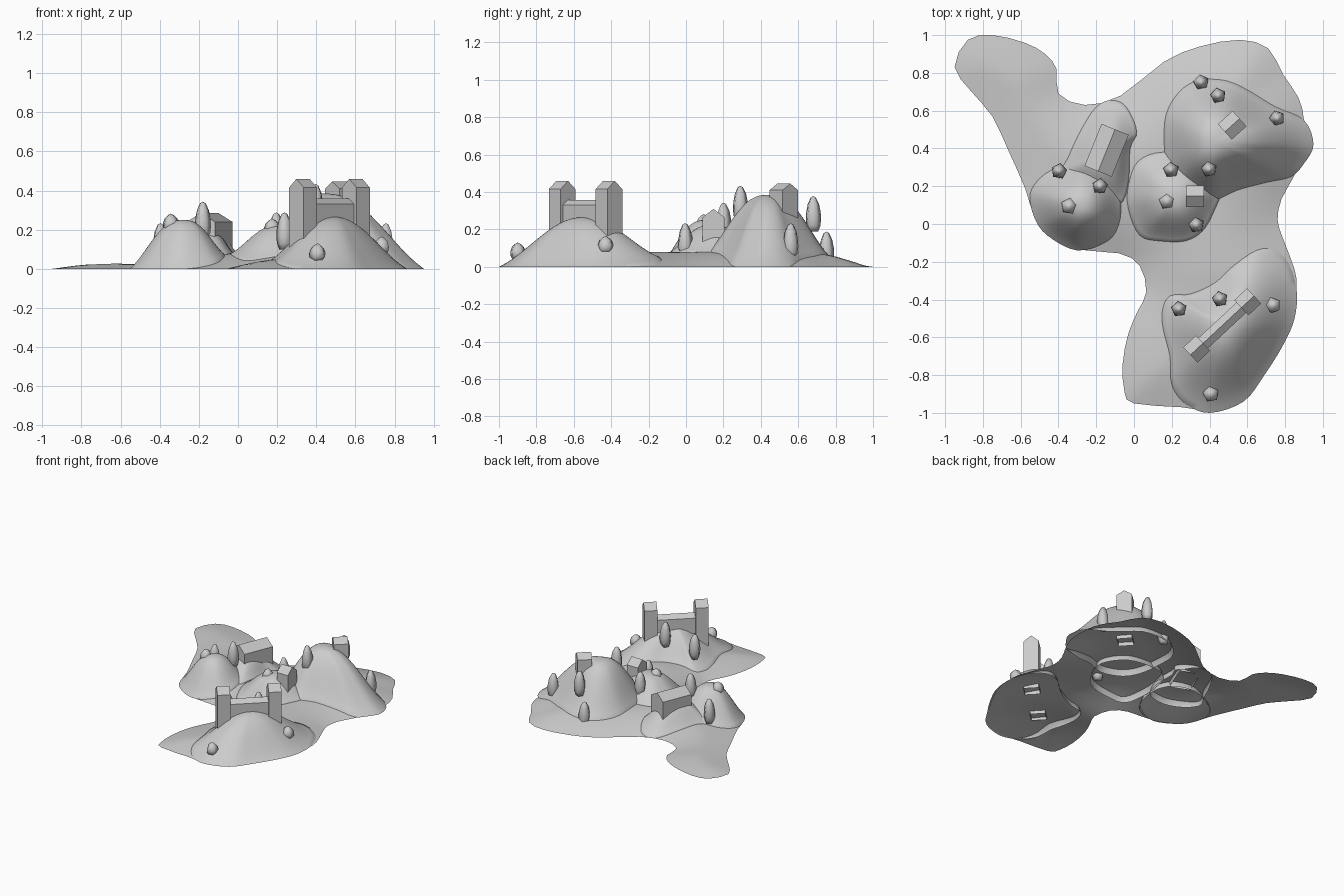
import bpy, bmesh, math
from mathutils import Vector, Matrix
from mathutils.geometry import delaunay_2d_cdt, intersect_point_line

if "Cube" in bpy.data.objects:
    bpy.data.objects.remove(bpy.data.objects["Cube"])


def make(name, verts, faces, smooth=False):
    me = bpy.data.meshes.new(name)
    me.from_pydata(verts, [], faces)
    for p in me.polygons:
        p.use_smooth = smooth
    ob = bpy.data.objects.new(name, me)
    bpy.context.collection.objects.link(ob)
    return ob


def spline(pts, n):
    """Closed Catmull-Rom curve through the points, counter-clockwise."""
    P = [Vector(p) for p in pts]
    out = []
    for i in range(len(P)):
        a, b, c, d = (P[(i + k) % len(P)] for k in (-1, 0, 1, 2))
        for s in range(n):
            t = s / n
            out.append(0.5 * (2 * b + (c - a) * t + (2 * a - 5 * b + 4 * c - d) * t * t
                              + (3 * b - a - 3 * c + d) * t ** 3))
    area = sum(a.x * b.y - a.y * b.x for a, b in zip(out, out[1:] + out[:1]))
    return out if area > 0 else out[::-1]


def inside(p, poly):
    hit = False
    for a, b in zip(poly, poly[1:] + poly[:1]):
        if (a.y > p.y) != (b.y > p.y) and p.x < a.x + (p.y - a.y) / (b.y - a.y) * (b.x - a.x):
            hit = not hit
    return hit


# Ground outline and its gentle rise towards the middle
outline = spline([(-.88, .975), (-.75, 1.0), (-.58, .96), (-.47, .9), (-.41, .82), (-.4, .69),
                  (-.26, .63), (-.07, .68), (.16, .86), (.35, .94), (.56, .975), (.71, .93),
                  (.79, .79), (.87, .67), (.9, .55), (.9, .38), (.84, .24), (.78, .13), (.76, .02),
                  (.79, -.08), (.85, -.24), (.86, -.34), (.84, -.52), (.69, -.79), (.57, -.94),
                  (.4, -.985), (.25, -.97), (.0, -.95), (-.05, -.89), (-.06, -.74), (-.03, -.58),
                  (.02, -.46), (.065, -.36), (.03, -.22), (-.08, -.155), (-.3, -.135),
                  (-.46, -.06), (-.53, .04), (-.575, .185), (-.67, .4), (-.75, .57), (-.86, .7),
                  (-.95, .83)], 2)


def rim_distance(p):
    best = 9
    for a, b in zip(outline, outline[1:] + outline[:1]):
        q, t = intersect_point_line(p, a, b)
        best = min(best, (p - (a + (b - a) * max(0, min(1, t)))).length)
    return best


def ground_z(p):
    k = .035 + .045 * max(0, min(1, (p.x + .5) / .4))
    k *= 1 - .3 * max(0, min(1, (-.25 - p.y) / .25))
    return k * math.sin(math.pi / 2 * min(1, rim_distance(p) / .36))


# Hills: open shells, a skirt below ground, then rings rising to the peak
def hill(name, centre, height, power, pts, rings=14):
    c = Vector(centre)
    edge = spline(pts, 4)
    n = len(edge)
    mean = sum((e - c).length for e in edge) / n
    base = [max(0, ground_z(e)) if inside(e, outline) else 0 for e in edge]
    verts, faces = [], []
    for e, b in zip(edge, base):
        q = c + (e - c) * (1 + .05 * min(1, b / .05))
        verts.append((q.x, q.y, max(0, b - .045)))
    for k in range(rings):
        t = 1 - k / rings
        u = t ** power
        f = 0.5 * (0.5 + 0.5 * math.cos(math.pi * u) + math.sin(math.pi / 2 * (1 - u)))
        for e, b in zip(edge, base):
            d = e - c
            # rings become rounder towards the peak
            r = d.length * t + (mean - d.length) * 0.25 * t * (1 - t)
            q = c + d.normalized() * r
            verts.append((q.x, q.y, b + (height - b) * f))
    for k in range(rings):
        for i in range(n):
            j = (i + 1) % n
            faces.append((k * n + i, k * n + j, k * n + n + j, k * n + n + i))
    verts.append((c.x, c.y, height))
    o = rings * n
    faces += [(o + i, o + (i + 1) % n, len(verts) - 1) for i in range(n)]
    ob = make(name, verts, faces, True)
    bm = bmesh.new()
    bm.from_mesh(ob.data)
    bmesh.ops.remove_doubles(bm, verts=bm.verts, dist=1e-5)
    bm.to_mesh(ob.data)
    bm.free()


hill("north_east_hill", (.43, .44), .385, 1.25,
     [(.16, .42), (.17, .58), (.24, .7), (.34, .76), (.48, .76), (.6, .71), (.75, .62), (.9, .55),
      (.95, .42), (.9, .32), (.83, .25), (.7, .22), (.55, .18), (.4, .12), (.25, .17), (.18, .28)])
hill("centre_hill", (.22, .14), .225, 1.25,
     [(-.03, .08), (.03, -.06), (.14, -.09), (.27, -.09), (.36, -.04), (.42, .06), (.46, .2),
      (.35, .35), (.15, .38), (.02, .33), (-.03, .2)])
hill("west_hill", (-.28, .1), .25, 1.25,
     [(-.1, .23), (-.07, .12), (-.08, .0), (-.14, -.09), (-.3, -.14), (-.46, -.06), (-.53, .04),
      (-.55, .16), (-.49, .25), (-.4, .3), (-.27, .34), (-.16, .3)])
hill("barn_hill", (-.15, .37), .195, 1.2,
     [(-.35, .35), (-.28, .5), (-.2, .62), (-.12, .655), (-.04, .62), (.015, .49), (-.02, .4),
      (-.03, .22), (-.08, .1), (-.25, .1), (-.4, .23)])
hill("south_hill", (.49, -.55), .265, 1.08,
     [(.19, -.38), (.15, -.46), (.155, -.56), (.19, -.7), (.2, -.85), (.27, -.95), (.4, -1.0),
      (.58, -.94), (.69, -.8), (.79, -.64), (.85, -.5), (.86, -.34), (.8, -.18), (.68, -.13),
      (.54, -.21), (.43, -.31), (.3, -.37)])

# Ground sheet running on under the hills
pts = list(outline)
STEP = .05
for i in range(-20, 21):
    for j in range(-20, 21):
        p = Vector((i * STEP + (j % 2) * STEP / 2, j * STEP))
        if inside(p, outline) and rim_distance(p) > .03:
            pts.append(p)
res = delaunay_2d_cdt(pts, [], [list(range(len(outline)))], 1, 1e-5)
ground = make("ground", [(p.x, p.y, ground_z(p)) for p in res[0]], res[2], True)
if ground.data.polygons[0].normal.z < 0:
    ground.data.flip_normals()


# Gabled blocks: pentagon section extruded along the ridge
def gabled(name, x, y, angle, length, width, z0, eave, ridge, floor=False):
    w, l = width / 2, length / 2
    sec = [(-w, z0), (w, z0), (w, eave), (0, ridge), (-w, eave)]
    m = Matrix.Translation((x, y, 0)) @ Matrix.Rotation(math.radians(angle), 4, 'Z')
    verts = [m @ Vector((s * l, a, z)) for s in (-1, 1) for a, z in sec]
    faces = [(4, 3, 2, 1, 0), (5, 6, 7, 8, 9)]
    faces += [(i, (i + 1) % 5, (i + 1) % 5 + 5, i + 5) for i in range(0 if floor else 1, 5)]
    make(name, verts, faces)


gabled("castle_tower_left", .332, -.662, 43, .092, .11, .03, .415, .46)
gabled("castle_tower_right", .602, -.412, 43, .092, .11, .03, .415, .46)
gabled("castle_wall", .467, -.537, 43, .3, .075, .21, .33, .358, True)
gabled("barn", -.145, .39, 68, .24, .155, .04, .24, .285)
gabled("cottage", .322, .147, 0, .095, .116, .1, .265, .31)
gabled("hilltop_house", .52, .523, 42, .105, .11, .05, .41, .445)


# Trees: five-sided turned shapes
def tree(name, x, y, z, prof):
    verts, faces = [], []
    for r, h in prof:
        for i in range(5):
            a = math.radians(18 + 72 * i + 25 * x)
            verts.append((x + r * math.cos(a), y + r * math.sin(a), z + h))
    for k in range(len(prof) - 1):
        for i in range(5):
            j = (i + 1) % 5
            faces.append((k * 5 + i, k * 5 + j, k * 5 + 5 + j, k * 5 + 5 + i))
    faces.append((4, 3, 2, 1, 0))
    verts.append((x, y, z + prof[-1][1] + .008))
    o = 5 * (len(prof) - 1)
    faces += [(o + i, o + (i + 1) % 5, len(verts) - 1) for i in range(5)]
    make(name, verts, faces, True)


TALL = [(.028, 0), (.04, .03), (.043, .065), (.041, .1), (.032, .145), (.015, .18)]
BUSH = [(.028, 0), (.042, .02), (.044, .042), (.034, .068), (.016, .084)]
tall = [(.355, .75, .0), (.445, .68, .19), (.757, .56, .045), (.397, .29, .245), (.196, .286, .1),
        (.33, -.005, .045), (-.397, .28, .045), (-.18, .2, .155), (.238, -.45, .1),
        (.455, -.397, .16)]
bush = [(.175, .12, .165), (-.344, .095, .19), (.735, -.43, .073), (.407, -.9, .038)]
for i, (x, y, z) in enumerate(tall):
    tree(f"cypress_tree_{i + 1}", x, y, z, TALL)
for i, (x, y, z) in enumerate(bush):
    tree(f"bush_{i + 1}", x, y, z, BUSH)
